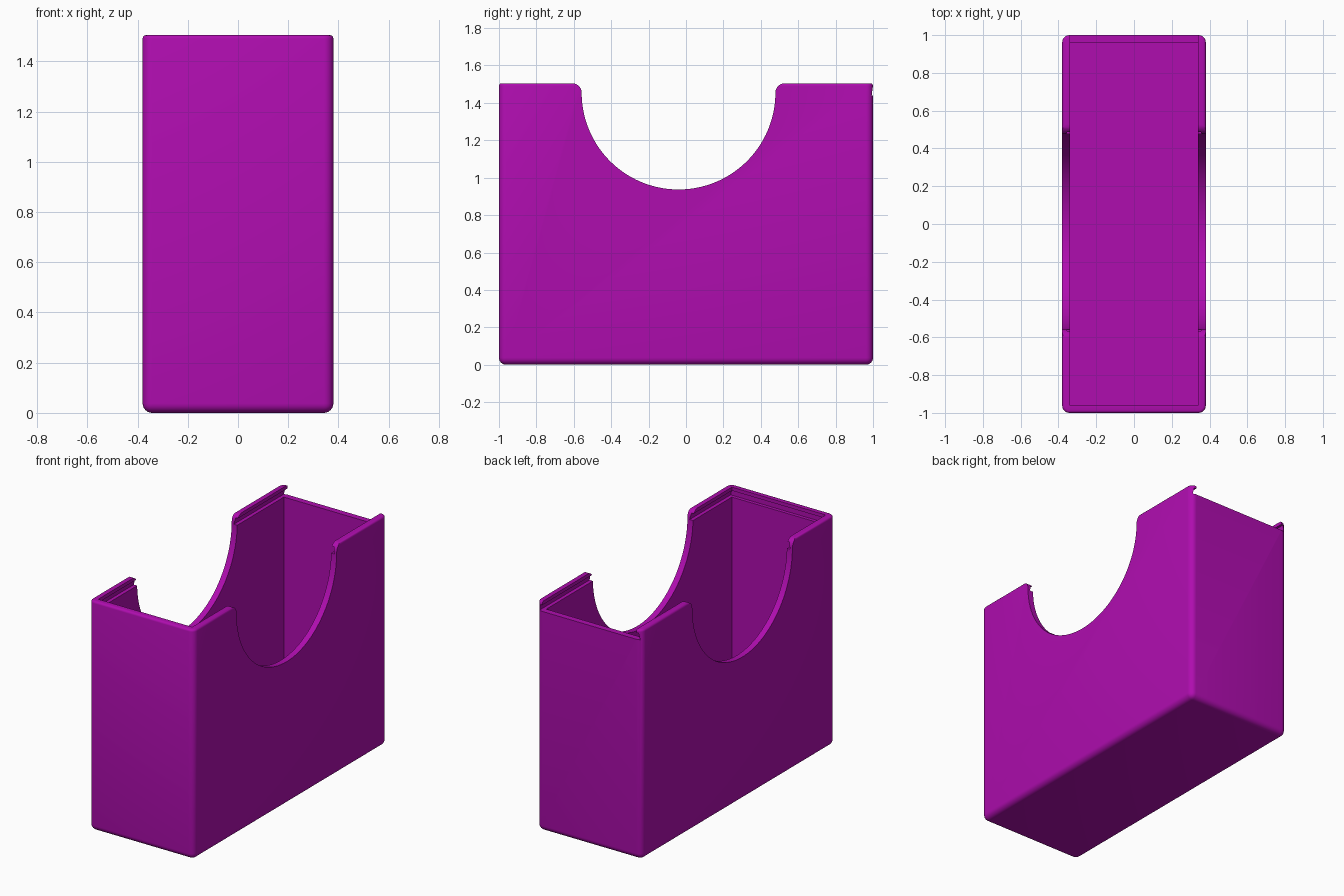
import bpy, bmesh, math

if "Cube" in bpy.data.objects:
    bpy.data.objects.remove(bpy.data.objects["Cube"])

W, D, H = 0.38, 1.0, 1.505     # half width, half depth, height
T = 0.04                       # wall thickness
RAIL = 1.44                    # height where the lid slot starts

magenta = bpy.data.materials.new("magenta plastic")
magenta.diffuse_color = (0.43, 0.004, 0.43, 1)
magenta.use_nodes = True
magenta.node_tree.nodes["Principled BSDF"].inputs["Base Color"].default_value = magenta.diffuse_color


def make_object(name, bm):
    bmesh.ops.recalc_face_normals(bm, faces=bm.faces[:])
    mesh = bpy.data.meshes.new(name)
    bm.to_mesh(mesh)
    bm.free()
    mesh.materials.append(magenta)
    obj = bpy.data.objects.new(name, mesh)
    bpy.context.collection.objects.link(obj)
    return obj


def block(bm, lo, hi):
    verts = bmesh.ops.create_cube(bm, size=1)["verts"]
    for v in verts:
        for i in range(3):
            v.co[i] = lo[i] if v.co[i] < 0 else hi[i]


def box_object(name, lo, hi):
    bm = bmesh.new()
    block(bm, lo, hi)
    return make_object(name, bm)


def prism_x(name, profile, half):
    """Extrude a (y, z) outline across x."""
    bm = bmesh.new()
    face = bm.faces.new([bm.verts.new((-half, y, z)) for y, z in profile])
    ext = bmesh.ops.extrude_face_region(bm, geom=[face])["geom"]
    for v in ext:
        if isinstance(v, bmesh.types.BMVert):
            v.co.x = half
    return make_object(name, bm)


def arc(cy, cz, r, a0, a1, n):
    return [(cy + r * math.cos(math.radians(a0 + (a1 - a0) * i / n)),
             cz + r * math.sin(math.radians(a0 + (a1 - a0) * i / n)))
            for i in range(n + 1)]


# outer shell: rounded upright and bottom edges, finer rounding on the rim
bm = bmesh.new()
block(bm, (-W, -D, 0), (W, D, H))
lower = [e for e in bm.edges if min(v.co.z for v in e.verts) < 0.01]
bmesh.ops.bevel(bm, geom=lower, offset=0.038, segments=6, profile=0.5, affect='EDGES')
rim = [e for e in bm.edges if all(v.co.z > H - 0.001 for v in e.verts)]
bmesh.ops.bevel(bm, geom=rim, offset=0.014, segments=3, profile=0.5, affect='EDGES')
box = make_object("open_box", bm)

# cutters: inner cavity, lid opening, lid groove, finger cutout
cavity = box_object("cavity_cutter", (-W + T, -D + T, T), (W - T, D - T, 2))
opening = box_object("opening_cutter", (-W + T, -D + 2 * T, RAIL), (W - T, D + 0.2, 2))
bm = bmesh.new()
block(bm, (-W + 0.016, -D + 0.018, RAIL), (W - 0.016, D + 0.2, RAIL + 0.042))
for v in bm.verts:             # groove tapers slightly towards the lip
    if v.co.z > RAIL + 0.01:
        v.co.x *= 0.975
groove = make_object("groove_cutter", bm)

CY, CZ, R, F = -0.04, 1.455, 0.518, 0.05
outline = arc(CY, CZ, R, 180, 360, 56)
outline += arc(CY + R + F, CZ, F, 180, 90, 7)
outline += [(CY + R + F, 2), (CY - R - F, 2)]
outline += arc(CY - R - F, CZ, F, 90, 0, 7)[:-1]
cutout = prism_x("finger_cutout_cutter", outline, 1)

bpy.context.view_layer.objects.active = box
box.select_set(True)
for cutter in (cavity, opening, groove, cutout):
    cutter.hide_render = True
    mod = box.modifiers.new(cutter.name, 'BOOLEAN')
    mod.operation, mod.solver, mod.object = 'DIFFERENCE', 'EXACT', cutter
    bpy.ops.object.modifier_apply(modifier=mod.name)
    bpy.data.objects.remove(cutter)

bpy.ops.object.shade_smooth_by_angle(angle=math.radians(32))
